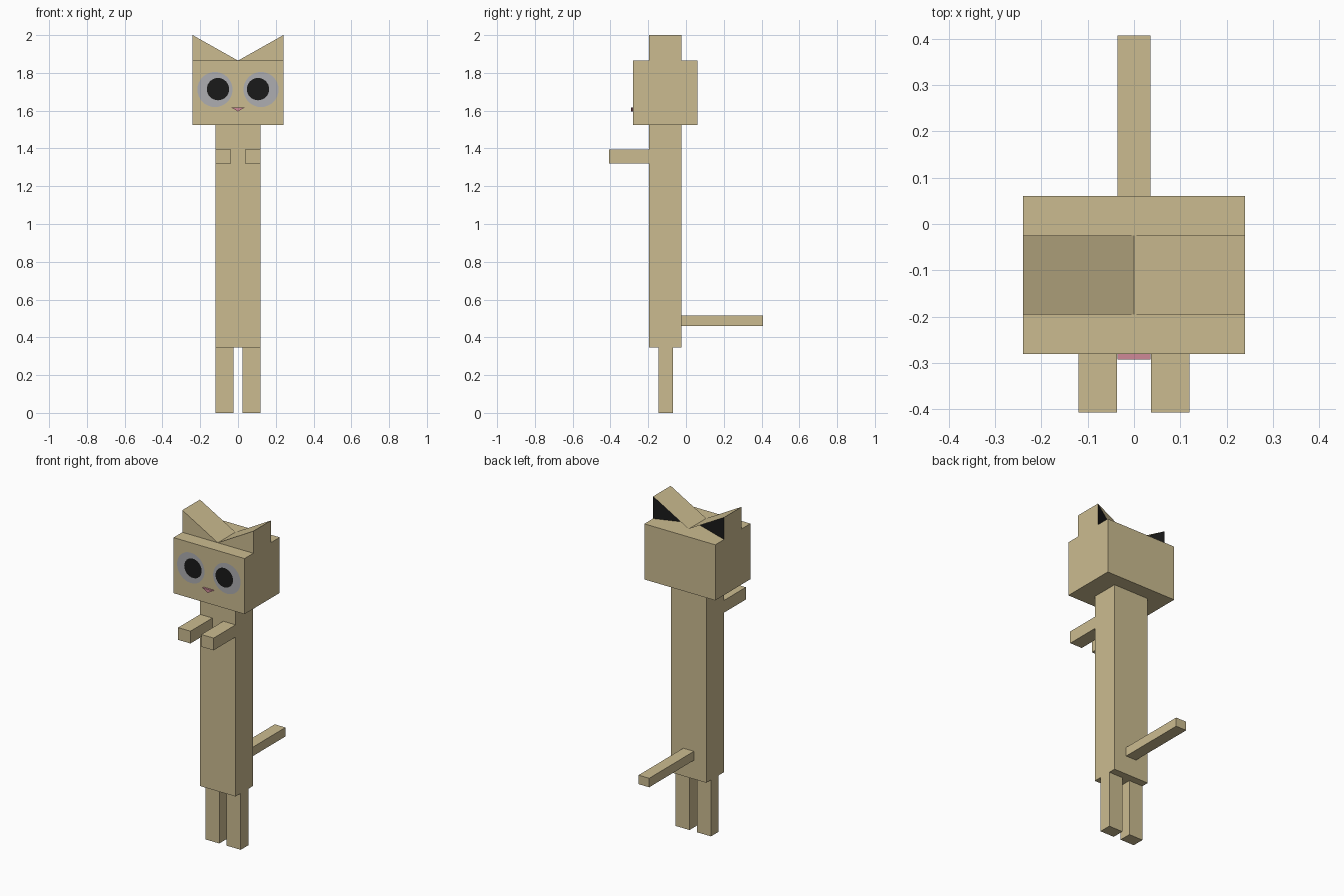
import bpy, bmesh, math
from mathutils import Matrix, Vector

if "Cube" in bpy.data.objects:
    bpy.data.objects.remove(bpy.data.objects["Cube"])


def material(name, rgb):
    m = bpy.data.materials.new(name)
    m.diffuse_color = (*rgb, 1)
    m.use_nodes = True
    m.node_tree.nodes["Principled BSDF"].inputs["Base Color"].default_value = m.diffuse_color
    return m


TAN = material("tan_fur", (0.60, 0.50, 0.28))
BLACK = material("black", (0.01, 0.01, 0.01))
GREY = material("eye_grey", (0.42, 0.42, 0.44))
PINK = material("pink", (0.62, 0.25, 0.31))


def finish(name, bm, *mats):
    me = bpy.data.meshes.new(name)
    bm.to_mesh(me)
    bm.free()
    for m in mats:
        me.materials.append(m)
    ob = bpy.data.objects.new(name, me)
    bpy.context.collection.objects.link(ob)
    return ob


def box(name, x, y, z, mat=TAN):
    bm = bmesh.new()
    lo, hi = Vector((x[0], y[0], z[0])), Vector((x[1], y[1], z[1]))
    bmesh.ops.create_cube(bm, size=1, matrix=Matrix.Translation((lo + hi) / 2)
                          @ Matrix.Diagonal((*(hi - lo), 1)))
    return finish(name, bm, mat)


def disc(name, x, y, z, r, mat):
    bm = bmesh.new()
    bmesh.ops.create_circle(bm, cap_ends=True, segments=32, radius=r,
                            matrix=Matrix.Translation((x, y, z)) @ Matrix.Rotation(math.pi / 2, 4, 'X'))
    return finish(name, bm, mat)


def ear(name, s):
    # wedge rising outwards, with a dark triangle recessed at the back
    bm = bmesh.new()
    f, b, lo, hi = -0.195, -0.025, 1.865, 2.0
    fo, ft, fi, bo, bt, bi, mid = [bm.verts.new(p) for p in (
        (s * .24, f, lo), (s * .24, f, hi), (0, f, lo),
        (s * .24, b, lo), (s * .24, b, hi), (0, b, lo), (0, -0.11, lo))]
    faces = [(fo, ft, fi), (fo, bo, bt, ft), (ft, bt, bi, mid, fi), (bo, mid, bt)]
    for vs in faces:
        face = bm.faces.new(vs if s > 0 else vs[::-1])
        face.normal_update()
    # orient every face away from the wedge interior
    inside = Vector((s * .16, -.12, 1.89))
    for face in bm.faces:
        if face.normal.dot(face.calc_center_median() - inside) < 0:
            face.normal_flip()
    bm.faces.ensure_lookup_table()
    bm.faces[3].material_index = 1
    return finish(name, bm, TAN, BLACK)


# head, body, tail
box("head", (-.24, .24), (-.28, .06), (1.525, 1.865))
box("body", (-.12, .12), (-.195, -.025), (.345, 1.525))
box("tail", (-.036, .036), (-.025, .407), (.46, .515))

# mirrored parts
for side, s in (("left", -1), ("right", 1)):
    box(side + "_leg", sorted((s * .025, s * .12)), (-.145, -.07), (0, .345))
    box(side + "_arm", sorted((s * .037, s * .12)), (-.407, -.195), (1.32, 1.395))
    ear(side + "_ear", s)
    disc(side + "_eye", s * .122, -.282, 1.712, .093, GREY)
    disc(side + "_pupil", s * .106, -.284, 1.714, .059, BLACK)

# nose: small downward triangle prism
bm = bmesh.new()
tri = bm.faces.new([bm.verts.new(p) for p in
                    ((-.036, -.292, 1.617), (0, -.292, 1.596), (.036, -.292, 1.617))])
ext = bmesh.ops.extrude_face_region(bm, geom=[tri], use_keep_orig=True)
bmesh.ops.translate(bm, vec=(0, .012, 0),
                    verts=[v for v in ext["geom"] if isinstance(v, bmesh.types.BMVert)])
bmesh.ops.recalc_face_normals(bm, faces=bm.faces)
finish("nose", bm, PINK)
